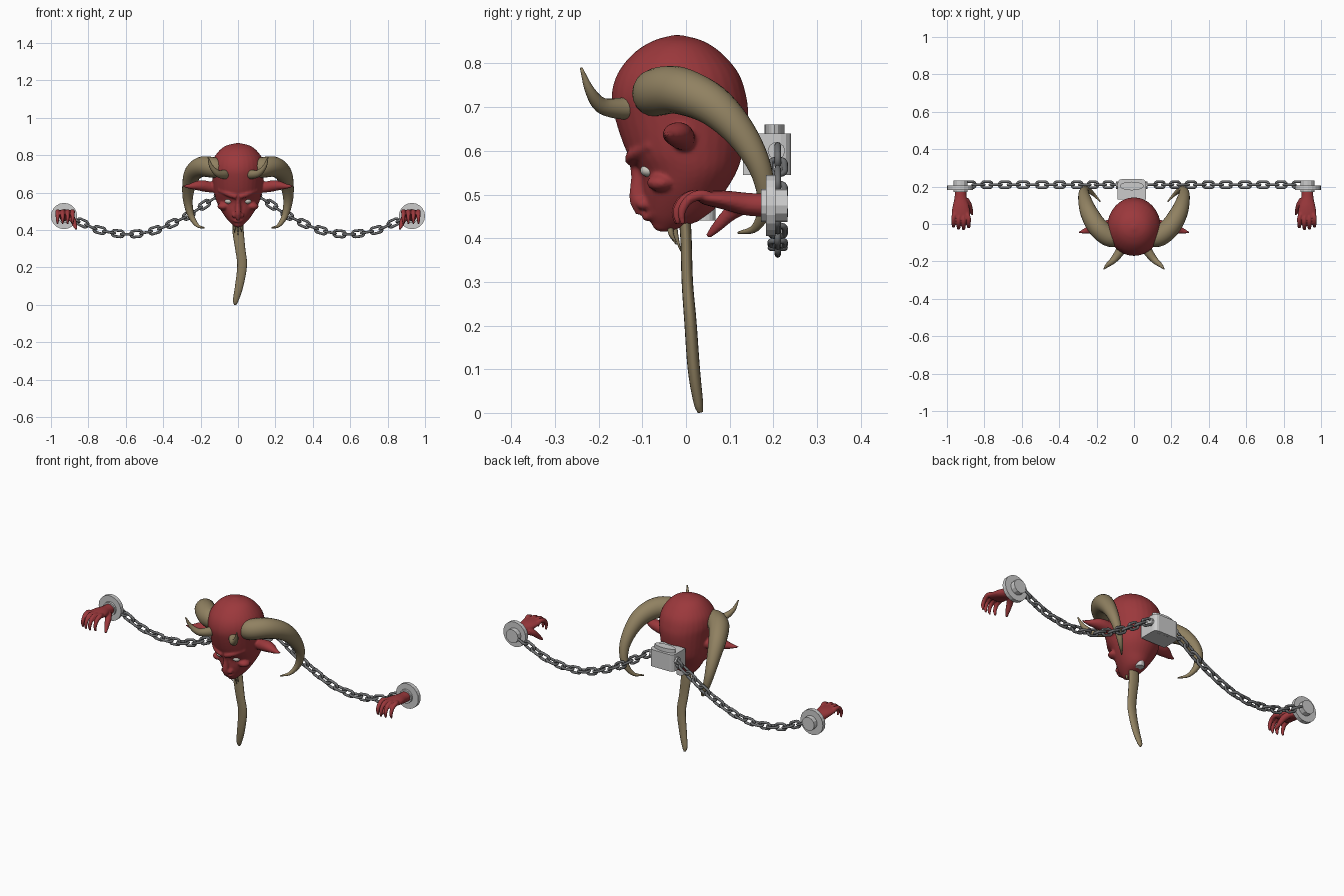
import bpy, bmesh, math
from mathutils import Vector, Matrix

if "Cube" in bpy.data.objects:
    bpy.data.objects.remove(bpy.data.objects["Cube"])


def material(name, color):
    m = bpy.data.materials.new(name)
    m.diffuse_color = (*color, 1)
    m.use_nodes = True
    m.node_tree.nodes["Principled BSDF"].inputs["Base Color"].default_value = m.diffuse_color
    return m


RED = material("red_skin", (0.33, 0.04, 0.045))
TAN = material("horn_tan", (0.28, 0.22, 0.12))
DARK = material("dark_iron", (0.16, 0.165, 0.17))
PALE = material("pale_eye", (0.6, 0.58, 0.52))


def spline(rows, steps):
    """Catmull-Rom resampling of rows of numbers."""
    rows = [Vector(r) for r in rows]
    p = [2 * rows[0] - rows[1]] + rows + [2 * rows[-1] - rows[-2]]
    out = []
    for i in range(1, len(p) - 2):
        a, b, c, d = p[i - 1:i + 3]
        for k in range(steps):
            t = k / steps
            out.append(0.5 * (2 * b + (c - a) * t + (2 * a - 5 * b + 4 * c - d) * t * t
                              + (3 * b - a - 3 * c + d) * t ** 3))
    return out + [rows[-1]]


def tube(bm, rows, ref=(1, 0, 0), sides=16, steps=5, tangent=None, closed=False):
    """Sweep an ellipse along rows of (x, y, z, radius along ref, other radius)."""
    s = rows if closed else spline(rows, steps)
    pts = [Vector(r[:3]) for r in s]
    n, rings = Vector(ref), []
    for i, r in enumerate(s):
        if closed:
            t = pts[(i + 1) % len(pts)] - pts[i - 1]
        else:
            t = pts[min(i + 1, len(pts) - 1)] - pts[max(i - 1, 0)]
        t = Vector(tangent) if tangent else t.normalized()
        if closed:
            t.normalize()
        n = (n - t * n.dot(t)).normalized()
        b = t.cross(n)
        rings.append([bm.verts.new(pts[i] + n * (abs(r[3]) * math.cos(a)) + b * (abs(r[4]) * math.sin(a)))
                      for a in (2 * math.pi * k / sides for k in range(sides))])
    for i in range(len(rings) - (0 if closed else 1)):
        p, q = rings[i], rings[(i + 1) % len(rings)]
        for k in range(sides):
            m = (k + 1) % sides
            bm.faces.new((p[k], p[m], q[m], q[k]))
    if not closed:
        bm.faces.new(rings[0][::-1])
        bm.faces.new(rings[-1])


def ball(bm, loc, size):
    bmesh.ops.create_icosphere(bm, subdivisions=3, radius=1,
                               matrix=Matrix.Translation(loc) @ Matrix.Diagonal((*size, 1)))


def drum(bm, loc, rx, rz, depth, axis='Y', sides=16):
    rot = {'X': Matrix.Rotation(math.pi / 2, 4, 'Y'), 'Y': Matrix.Rotation(math.pi / 2, 4, 'X'),
           'Z': Matrix()}[axis]
    bmesh.ops.create_cone(bm, cap_ends=True, segments=sides, radius1=1, radius2=1, depth=1,
                          matrix=Matrix.Translation(loc) @ rot @ Matrix.Diagonal((rx, rz, depth, 1)))


def finish(bm, name, mat=None, mirror=False, voxel=0, smooth=True):
    bmesh.ops.recalc_face_normals(bm, faces=bm.faces)
    me = bpy.data.meshes.new(name)
    bm.to_mesh(me)
    bm.free()
    ob = bpy.data.objects.new(name, me)
    bpy.context.collection.objects.link(ob)
    if mat:
        me.materials.append(mat)
    for p in me.polygons:
        p.use_smooth = smooth
    if voxel:
        r = ob.modifiers.new("fuse", 'REMESH')
        r.mode, r.voxel_size, r.use_smooth_shade = 'VOXEL', voxel, True
        s = ob.modifiers.new("soften", 'SMOOTH')
        s.factor, s.iterations = 0.5, 2
    if mirror:
        ob.modifiers.new("mirror", 'MIRROR')
    return ob


# Head: lofted skull, (z, half width, front y, back y)
bm = bmesh.new()
skull = [(.418, .018, -.065, -.03), (.45, .052, -.088, .05), (.5, .088, -.098, .085), (.55, .114, -.105, .115),
         (.6, .127, -.137, .131), (.68, .138, -.164, .142), (.73, .143, -.17, .137), (.78, .132, -.155, .119),
         (.825, .1, -.118, .08), (.852, .062, -.075, .038), (.865, .008, -.03, -.01)]
tube(bm, [(0, (f + b) / 2, z, w, (b - f) / 2) for z, w, f, b in skull], sides=32, tangent=(0, 0, 1))
# Nose, chin and mouth
tube(bm, [(0, -.115, .585, .014, .016), (0, -.108, .54, .013, .018), (0, -.11, .49, .017, .02),
          (0, -.106, .455, .01, .009)])
ball(bm, (0, -.052, .432), (.024, .026, .018))
tube(bm, [(-.04, -.066, .462, .005, .005), (0, -.092, .446, .008, .008), (.04, -.066, .462, .005, .005)], ref=(0, 0, 1))
for s in (-1, 1):
    # Nostrils, cheekbones, slanted brows and pointed ears
    ball(bm, (s * .02, -.098, .478), (.013, .016, .013))
    ball(bm, (s * .078, -.058, .527), (.032, .032, .02))
    tube(bm, [(s * .008, -.127, .578, .014, .014), (s * .05, -.117, .592, .014, .016),
              (s * .1, -.078, .615, .013, .013)], ref=(0, 0, 1))
    tube(bm, [(s * .11, .0, .62, .022, .022), (s * .16, -.01, .632, .03, .03), (s * .21, -.022, .638, .027, .032),
              (s * .26, -.037, .634, .013, .016), (s * .295, -.045, .636, .004, .004)], ref=(0, 0, 1))
finish(bm, "head", RED, voxel=.006)

# Eyes
bm = bmesh.new()
ball(bm, (.05, -.085, .555), (.021, .02, .015))
finish(bm, "eyes", PALE, mirror=True)

# Large curling horns
bm = bmesh.new()
tube(bm, [(.085, -.07, .725, .05, .05), (.135, -.065, .735, .055, .055), (.195, -.015, .738, .054, .054),
          (.24, .06, .705, .047, .047), (.262, .125, .64, .036, .036), (.268, .17, .56, .026, .026),
          (.252, .183, .48, .018, .018), (.218, .16, .425, .01, .01), (.18, .12, .412, .003, .003)],
     ref=(0, 0, 1), sides=20)
finish(bm, "large_horns", TAN, mirror=True)

# Small front horns
bm = bmesh.new()
tube(bm, [(.06, -.12, .7, .027, .027), (.08, -.155, .697, .024, .024), (.112, -.195, .705, .018, .018),
          (.143, -.221, .74, .011, .011), (.16, -.24, .79, .003, .003)], ref=(0, 0, 1))
finish(bm, "small_horns", TAN, mirror=True)

# Long beard and little goatee spikes
bm = bmesh.new()
tube(bm, [(0, -.005, .47, .026, .014), (0, 0, .4, .03, .013), (.012, .003, .3, .027, .013),
          (.022, .01, .21, .026, .014), (.006, .018, .1, .022, .014), (-.012, .028, .025, .015, .011),
          (-.015, .033, .001, .006, .006)])
finish(bm, "beard", TAN)
bm = bmesh.new()
for x, y, z in ((-.018, -.022, .385), (.018, -.022, .39), (0, -.012, .37)):
    tube(bm, [(x * .7, y - .016, .44, .008, .008), (x, y - .012, .41, .006, .006), (x, y, z, .001, .001)], sides=8)
finish(bm, "goatee_spikes", TAN)

# Neck collar under the skull
bm = bmesh.new()
drum(bm, (0, .045, .455), .022, .022, .03, 'Z')
finish(bm, "neck_collar", smooth=False)

# Bracket behind the head, with oval pin and chain anchors
bm = bmesh.new()
bmesh.ops.create_cube(bm, size=1, matrix=Matrix.Translation((-.012, .185, .592)) @ Matrix.Diagonal((.15, .11, .095, 1)))
edges = [e for e in bm.edges if abs(e.verts[0].co.z - e.verts[1].co.z) > .05 and e.verts[0].co.y > .2]
bmesh.ops.bevel(bm, geom=edges, offset=.022, segments=3, affect='EDGES', profile=.5)
drum(bm, (-.012, .203, .602), .064, .023, .116, 'Z', 20)
drum(bm, (-.012, .207, .6), .02, .02, .17, 'X', 10)
finish(bm, "back_bracket", smooth=False)

# Sagging chains of alternating links
path = spline([(.075, .21, .6), (.15, .21, .555), (.255, .21, .485), (.36, .21, .432), (.47, .21, .392),
               (.6, .21, .378), (.74, .21, .4), (.84, .21, .442), (.91, .21, .475)], 40)
bm = bmesh.new()
count, travelled = 0, .03
for p, q in zip(path, path[1:]):
    travelled += (q - p).length
    if travelled < .05:
        continue
    travelled -= .05
    d = (q - p).normalized()
    side = Vector((0, 1, 0)) if count % 2 else d.cross(Vector((0, 1, 0)))
    loop = []
    for k in range(16):
        a = 2 * math.pi * (k + .5) / 16
        c = q + d * (math.cos(a) * .0165 + math.copysign(.0155, math.cos(a))) + side * math.sin(a) * .0165
        loop.append((*c, .007, .007))
    tube(bm, loop, ref=d.cross(side), sides=8, closed=True)
    count += 1
finish(bm, "chains", DARK, mirror=True)

# Wrist discs
bm = bmesh.new()
drum(bm, (.93, .194, .475), .07, .07, .022, 'Y', 20)
drum(bm, (.927, .202, .475), .038, .038, .06, 'Y', 12)
finish(bm, "wrist_discs", mirror=True, smooth=False)

# Clawed hands: wrist and palm, fingers, thumb
bm = bmesh.new()
tube(bm, [(.927, .19, .475, .03, .027), (.927, .14, .478, .033, .026), (.926, .09, .487, .045, .022),
          (.925, .045, .492, .05, .016), (.925, .03, .493, .04, .01)])
for i in range(4):
    x, reach = .884 + i * .027, (.004, -.006, -.003, .008)[i]
    tube(bm, [(x + .006 * (1.5 - i), .06, .493, .012, .012), (x, .025 + reach, .499, .0125, .0125),
              (x, -.003 + reach, .487, .011, .011), (x, -.018 + reach, .46, .0095, .0095),
              (x, -.015 + reach, .432, .005, .005)], sides=10)
tube(bm, [(.9, .13, .472, .018, .018), (.883, .1, .455, .017, .017), (.872, .07, .425, .012, .012),
          (.864, .05, .404, .006, .006)], sides=10)
finish(bm, "hands", RED, voxel=.004, mirror=True)
